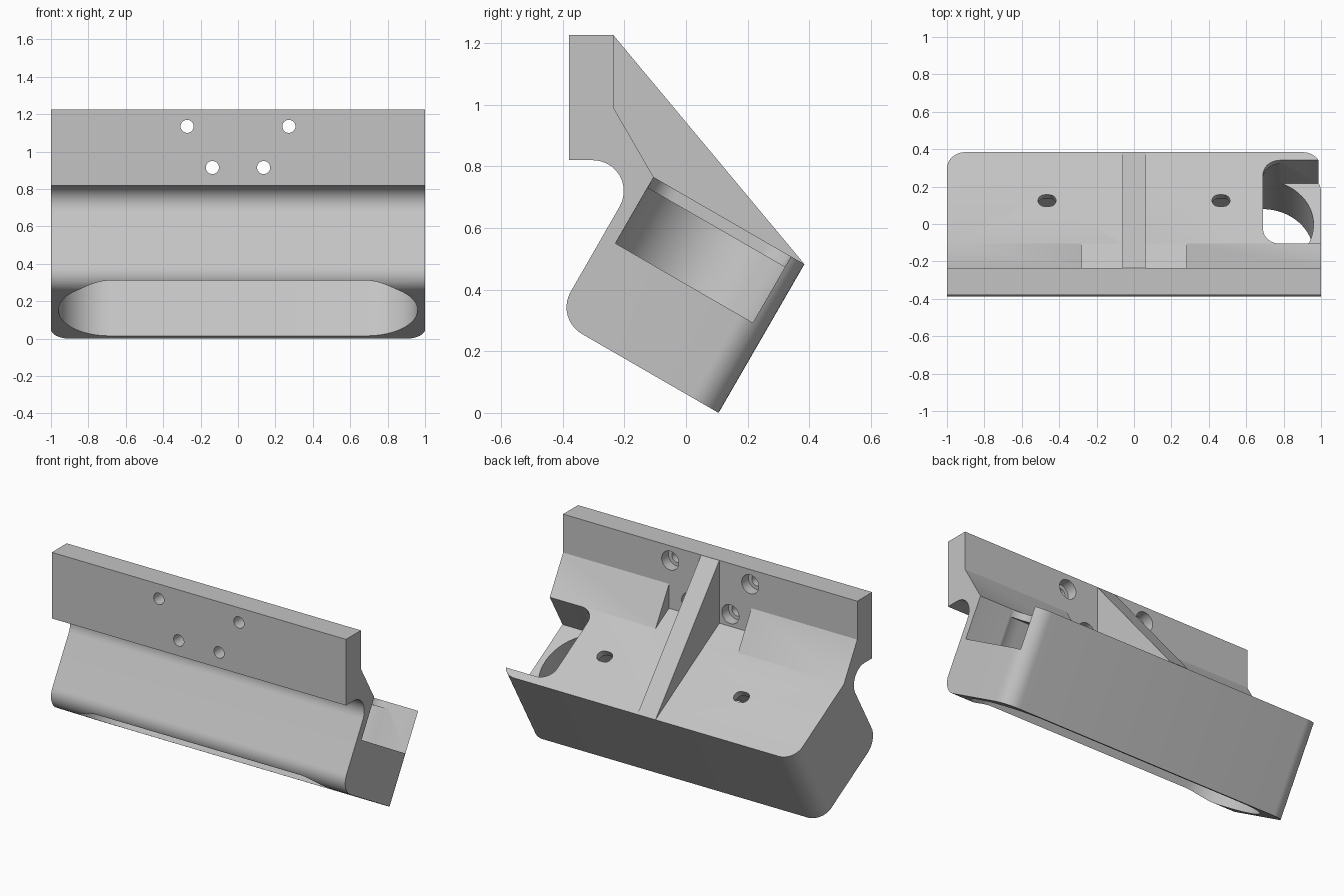
import bpy, bmesh, math
from mathutils import Vector

if "Cube" in bpy.data.objects:
    bpy.data.objects.remove(bpy.data.objects["Cube"])

grey = bpy.data.materials.new("light_grey")
grey.use_nodes = True
grey.diffuse_color = (0.55, 0.55, 0.55, 1)
grey.node_tree.nodes["Principled BSDF"].inputs["Base Color"].default_value = (0.55, 0.55, 0.55, 1)

TILT = math.radians(30)
ORIGIN = Vector((-0.105, 0.765))      # front edge of the tilted shelf (y, z)
FRONT, BACK, BOTTOM = -0.047, 0.565, -0.557


def tilted(u, v):
    """Shelf coordinates (u backwards, v up) to y, z."""
    c, s = math.cos(TILT), math.sin(TILT)
    return (ORIGIN.x + u * c + v * s, ORIGIN.y - u * s + v * c)


# Ways to place a flat outline (a, b) at height h
def along_x(a, b, h):
    return (h, a, b)


def along_y(a, b, h):
    return (a, h, b)


def along_tilt(a, b, h):
    return (a, *tilted(b, h))


def fillet(corners, steps=10):
    """Outline with corners (a, b) or rounded corners (a, b, radius)."""
    out = []
    for i, corner in enumerate(corners):
        p = Vector(corner[:2])
        if len(corner) == 2:
            out.append(p)
            continue
        r = corner[2]
        d1 = (Vector(corners[i - 1][:2]) - p).normalized()
        d2 = (Vector(corners[(i + 1) % len(corners)][:2]) - p).normalized()
        half = d1.angle(d2) / 2
        centre = p + (d1 + d2).normalized() * r / math.sin(half)
        t = r / math.tan(half)
        a, b = p + d1 * t - centre, p + d2 * t - centre
        phi = math.pi - 2 * half
        for k in range(steps + 1):
            f = k / steps
            out.append(centre + (a * math.sin((1 - f) * phi) + b * math.sin(f * phi)) / math.sin(phi))
    return out


def slot(ca, cb, ha, hb, steps=10):
    """Rectangle with fully round ends, a circle if ha equals hb."""
    r = min(ha, hb)
    return fillet([(ca - ha, cb - hb, r), (ca + ha, cb - hb, r),
                   (ca + ha, cb + hb, r), (ca - ha, cb + hb, r)], steps)


def prism(name, outline, place, h0, h1):
    bm = bmesh.new()
    pts = []
    for p in outline:
        if not pts or (p - pts[-1]).length > 1e-5:
            pts.append(p)
    if (pts[0] - pts[-1]).length < 1e-5:
        pts.pop()
    low = [bm.verts.new(place(p.x, p.y, h0)) for p in pts]
    high = [bm.verts.new(place(p.x, p.y, h1)) for p in pts]
    bm.faces.new(low)
    bm.faces.new(high)
    for i in range(len(pts)):
        j = (i + 1) % len(pts)
        bm.faces.new((low[i], low[j], high[j], high[i]))
    bmesh.ops.recalc_face_normals(bm, faces=bm.faces)
    mesh = bpy.data.meshes.new(name)
    bm.to_mesh(mesh)
    bm.free()
    mesh.materials.append(grey)
    obj = bpy.data.objects.new(name, mesh)
    bpy.context.collection.objects.link(obj)
    return obj


def combine(tool, operation="DIFFERENCE"):
    mod = bracket.modifiers.new(tool.name, "BOOLEAN")
    mod.operation, mod.solver, mod.object = operation, "EXACT", tool
    bpy.context.view_layer.objects.active = bracket
    bpy.ops.object.modifier_apply(modifier=mod.name)
    bpy.data.objects.remove(tool)


# Body: upright plate, sloped fill and tilted housing in one profile
bracket = prism("bracket", fillet([
    (-0.38, 1.226), (-0.235, 1.226), (-0.235, 0.99), tuple(ORIGIN),
    tilted(BACK, 0), tilted(BACK, BOTTOM), (*tilted(FRONT, BOTTOM), 0.1),
    (-0.129, 0.82, 0.1), (-0.38, 0.82)]), along_x, -1, 1)

# Gap in the sloped fill behind the middle of the plate
combine(prism("middle_gap", fillet([(-0.235, 1.05), (-0.235, 0.84), tilted(0.002, 0.0005),
                                    (0.0, 1.0)]), along_x, -0.28, 0.28))

# Rounded back corners of the housing
for side in (-1, 1):
    arc = [Vector((side * (0.9 + 0.1 * math.sin(k * math.pi / 20)),
                   BACK - 0.1 + 0.1 * math.cos(k * math.pi / 20))) for k in range(11)]
    rim = [Vector((side * 1.05, BACK - 0.1)), Vector((side * 1.05, BACK + 0.05)),
           Vector((side * 0.9, BACK + 0.05))]
    combine(prism("corner_cut", arc + rim, along_tilt, -0.8, 0.2))

# Hollow open at the underside
combine(prism("cavity", slot(0, 0.261, 0.96, 0.274, 16), along_tilt, -0.8, -0.04))

# Side notch opening into the hollow
combine(prism("side_notch", fillet([(0.69, 0.0, 0.09), (1.1, 0.0), (1.1, 0.515),
                                    (0.69, 0.515, 0.09)]), along_tilt, -0.248, 0.15))

# Central rib
combine(prism("rib", fillet([(-0.235, 1.225), tilted(0.563, 0.001), tilted(0.5, -0.02),
                             (-0.3, 0.86)]), along_x, -0.062, 0.062), "UNION")

# Shelf slots and counterbored plate holes
for side in (-1, 1):
    combine(prism("shelf_slot", slot(side * 0.465, 0.266, 0.048, 0.036), along_tilt, -0.1, 0.1))
    for x, z in ((0.272, 1.135), (0.137, 0.915)):
        combine(prism("screw_hole", slot(side * x, z, 0.035, 0.035), along_y, -0.5, -0.2))
        combine(prism("counterbore", slot(side * x, z, 0.058, 0.058), along_y, -0.3, -0.2))

bpy.ops.object.select_all(action="DESELECT")
bracket.select_set(True)
bpy.context.view_layer.objects.active = bracket
bpy.ops.object.shade_smooth_by_angle(angle=math.radians(30))
